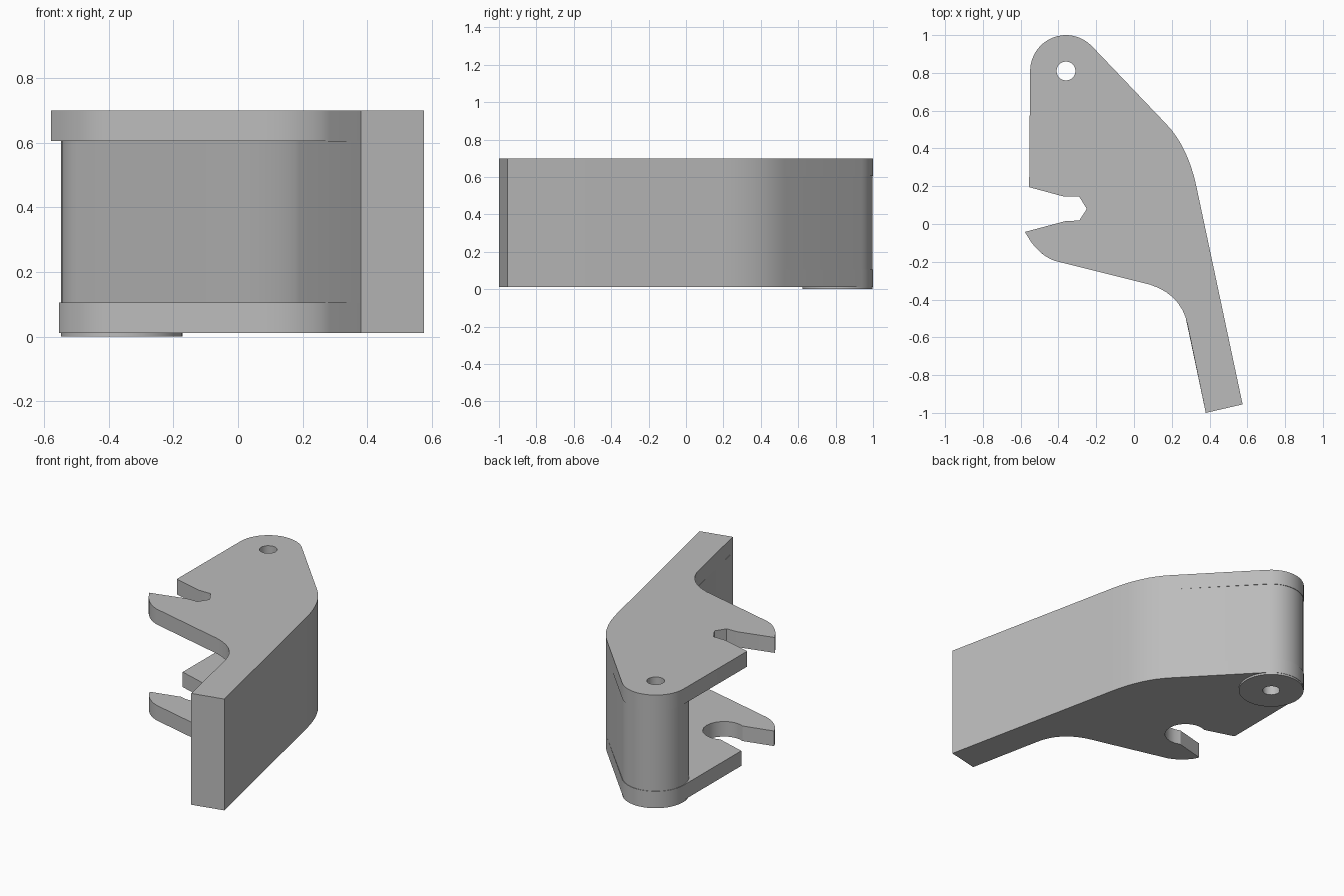
import bpy
import bmesh
from math import cos, sin, radians
from mathutils import Vector

if "Cube" in bpy.data.objects:
    bpy.data.objects.remove(bpy.data.objects["Cube"], do_unlink=True)

grey = bpy.data.materials.new("plain grey")
grey.use_nodes = True
COLOUR = (0.5, 0.5, 0.5, 1)
grey.diffuse_color = COLOUR
grey.node_tree.nodes["Principled BSDF"].inputs["Base Color"].default_value = COLOUR

PIVOT = (-0.36, 0.81)
PIN_RADIUS = 0.05


def arc(centre, radius, start, end, steps):
    """Points along an arc, angles in degrees."""
    angles = [radians(start + (end - start) * i / steps) for i in range(steps + 1)]
    return [(centre[0] + radius * cos(a), centre[1] + radius * sin(a)) for a in angles]


def bend(a, corner, b, steps=8):
    """Rounded corner between two points."""
    a, c, b = Vector(a), Vector(corner), Vector(b)
    return [tuple(a * (1 - t) ** 2 + c * 2 * t * (1 - t) + b * t * t)
            for t in (i / steps for i in range(steps + 1))]


def slab(name, outline, bottom, top):
    """Extrude an outline that has the pin hole through it."""
    bm = bmesh.new()
    edges = []
    for loop in (outline, arc(PIVOT, PIN_RADIUS, 0, 345, 23)):
        verts = [bm.verts.new((x, y, bottom)) for x, y in loop]
        edges += [bm.edges.new((verts[i - 1], verts[i])) for i in range(len(verts))]
    bmesh.ops.triangle_fill(bm, use_beauty=True, use_dissolve=False, edges=edges)
    result = bmesh.ops.extrude_face_region(bm, geom=bm.faces[:])
    moved = [g for g in result["geom"] if isinstance(g, bmesh.types.BMVert)]
    bmesh.ops.translate(bm, verts=moved, vec=(0, 0, top - bottom))
    bmesh.ops.recalc_face_normals(bm, faces=bm.faces[:])
    mesh = bpy.data.meshes.new(name)
    bm.to_mesh(mesh)
    bm.free()
    mesh.materials.append(grey)
    obj = bpy.data.objects.new(name, mesh)
    bpy.context.collection.objects.link(obj)
    bpy.ops.object.select_all(action="DESELECT")
    obj.select_set(True)
    bpy.context.view_layer.objects.active = obj
    bpy.ops.object.shade_smooth_by_angle(angle=radians(30))
    return obj


# Outer side shared by every layer: lever end, long wall, bend, rounded pivot end
lever = [(0.38, -1.0), (0.575, -0.955)]
outer_side = lever + bend((0.33, 0.2), (0.285, 0.41), (0.17, 0.53))

# Front edge shared by both plates, from the jaw to the lever
front_edge = bend((-0.4, -0.2), (-0.2, -0.25), (0, -0.3), 2)
front_edge += bend((0.03, -0.307), (0.25, -0.35), (0.285, -0.54))
plate_back = arc(PIVOT, 0.19, 43, 180, 16)

# Top plate with a narrow angular slot
top_slot = [(-0.555, 0.195), (-0.37, 0.145), (-0.29, 0.145), (-0.25, 0.08),
            (-0.29, 0.018), (-0.36, 0.016), (-0.578, -0.042)]
top_jaw = bend((-0.545, -0.095), (-0.49, -0.17), (-0.42, -0.195), 5)
slab("top_plate", outer_side + plate_back + top_slot + top_jaw + front_edge,
     0.605, 0.70)

# Bottom plate with a wider round slot
bottom_slot = [(-0.553, 0.25)] + arc((-0.32, 0.085), 0.12, 115, -115, 14)
bottom_jaw = [(-0.553, -0.07)] + bend((-0.54, -0.1), (-0.49, -0.17), (-0.42, -0.195), 5)
slab("bottom_plate", outer_side + plate_back + bottom_slot + bottom_jaw + front_edge,
     0.012, 0.105)

# Thick wall and pivot barrel joining the plates
barrel = arc(PIVOT, 0.187, 43, 223, 22)
inner_bend = bend((0.0, 0.165), (0.15, 0.02), (0.19, -0.1))
slab("wall_and_barrel", outer_side + barrel + inner_bend, 0.105, 0.605)

# Thin round boss under the pivot
slab("pivot_boss", arc(PIVOT, 0.188, 0, 352.5, 47), 0.0, 0.012)
